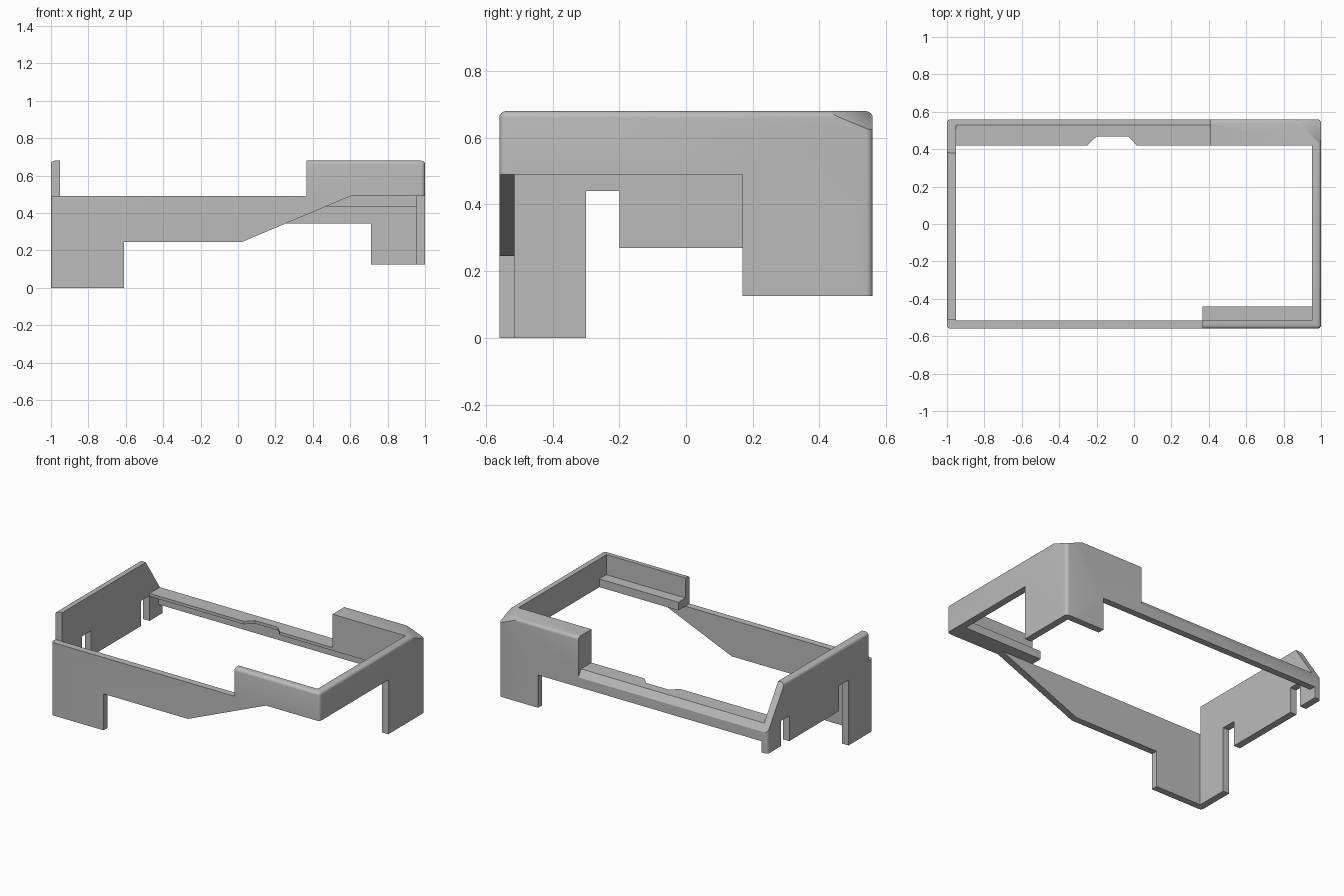
import bpy, bmesh
from mathutils import Vector

cube = bpy.data.objects.get("Cube")
if cube:
    bpy.data.objects.remove(cube, do_unlink=True)

grey = bpy.data.materials.new("plain grey")
grey.use_nodes = True
colour = (0.5, 0.5, 0.5, 1)
grey.diffuse_color = colour
grey.node_tree.nodes["Principled BSDF"].inputs["Base Color"].default_value = colour


def add_object(name, bm):
    bmesh.ops.recalc_face_normals(bm, faces=bm.faces[:])
    mesh = bpy.data.meshes.new(name)
    bm.to_mesh(mesh)
    bm.free()
    mesh.materials.append(grey)
    obj = bpy.data.objects.new(name, mesh)
    bpy.context.collection.objects.link(obj)
    return obj


def prism(name, axis, points, lo, hi):
    """Extrude a 2D outline along an axis; the outline uses the other two axes in order."""
    bm = bmesh.new()

    def ring(level):
        verts = []
        for p in points:
            co = list(p)
            co.insert("xyz".index(axis), level)
            verts.append(bm.verts.new(co))
        return verts

    a, b = ring(lo), ring(hi)
    bm.faces.new(a)
    bm.faces.new(b)
    for i in range(len(a)):
        j = (i + 1) % len(a)
        bm.faces.new((a[i], a[j], b[j], b[i]))
    return add_object(name, bm)


def rect(a0, a1, b0, b1):
    return [(a0, b0), (a1, b0), (a1, b1), (a0, b1)]


W, D, H = 1.0, 0.56, 0.68       # half width, half depth, height
IN_X, IN_Y = 0.953, 0.515       # inner wall faces
LO, HI = -0.1, 0.8              # cutter overshoot

# Outer shell: box with rounded upright and top edges
bm = bmesh.new()
bmesh.ops.create_cube(bm, size=1)
bmesh.ops.scale(bm, vec=(2 * W, 2 * D, H), verts=bm.verts)
bmesh.ops.translate(bm, vec=(0, 0, H / 2), verts=bm.verts)
round_edges = [e for e in bm.edges if max(v.co.z for v in e.verts) > H / 2]
bmesh.ops.bevel(bm, geom=round_edges, offset=0.02, segments=4, profile=0.5, affect='EDGES')

# Sloping facet on the rear corner
p = [Vector(c) for c in ((W, 0.415, H), (W, D, 0.62), (0.85, D, H))]
normal = (p[1] - p[0]).cross(p[2] - p[0])
if normal.z < 0:
    normal.negate()
bmesh.ops.bisect_plane(bm, geom=bm.verts[:] + bm.edges[:] + bm.faces[:],
                       plane_co=p[0], plane_no=normal, clear_outer=True)
bmesh.ops.holes_fill(bm, edges=[e for e in bm.edges if e.is_boundary], sides=0)
frame = add_object("frame", bm)

# Cutters
front_under = [(-0.61, LO), (-0.61, 0.245), (0.02, 0.245), (0.6, 0.49), (1.1, 0.49), (1.1, LO)]
back_under = [(-IN_X, LO), (-IN_X, 0.345), (0.71, 0.345), (0.71, 0.125), (1.1, 0.125), (1.1, LO)]
side_under = [(-0.3, LO), (-0.3, 0.44), (-0.2, 0.44), (-0.2, 0.27), (0.33, 0.27),
              (0.33, 0.44), (0.42, 0.44), (0.42, 0.27), (0.7, 0.27), (0.7, LO)]
tall_side_under = [(-0.7, LO), (-0.7, 0.49), (0.17, 0.49), (0.17, 0.125), (0.7, 0.125), (0.7, LO)]
back_slope = [(0.34, 0.74), (0.6, 0.35), (0.8, 0.35), (0.8, 0.74)]
shelf_notch = [(-0.27, 0.4), (-0.25, 0.42), (-0.2, 0.468), (-0.03, 0.468), (0.015, 0.42), (0.035, 0.4)]
cuts = [
    ("opening", 'z', rect(-IN_X, IN_X, -IN_Y, 0.42), LO, HI),
    ("under_shelf", 'z', rect(-IN_X, IN_X, 0.4, IN_Y), LO, 0.435),
    ("front_top", 'y', rect(-1.1, 0.365, 0.49, HI), -0.7, -0.513),
    ("front_under", 'y', front_under, -0.7, -0.51),
    ("back_under", 'y', back_under, 0.505, 0.7),
    ("side_under", 'x', side_under, -1.1, -0.9),
    ("tall_side_under", 'x', tall_side_under, 0.9, 1.1),
    ("back_slope", 'x', back_slope, -1.1, 0.41),
    ("shelf_top", 'z', rect(-IN_X, 0.41, 0.4, 0.6), 0.455, HI),
    ("shelf_notch", 'z', shelf_notch, 0.4, 0.6),
]
for name, axis, points, lo, hi in cuts:
    cutter = prism(name + "_cutter", axis, points, lo, hi)
    cutter.hide_render = True
    mod = frame.modifiers.new(name, 'BOOLEAN')
    mod.operation = 'DIFFERENCE'
    mod.solver = 'EXACT'
    mod.object = cutter
    bpy.context.view_layer.update()
    result = bpy.data.meshes.new_from_object(
        frame.evaluated_get(bpy.context.evaluated_depsgraph_get()))
    frame.modifiers.clear()
    frame.data = result
    bpy.data.objects.remove(cutter, do_unlink=True)
frame.data.name = "frame"

# Ledge inside the raised front corner
prism("front_ledge", 'z', rect(0.365, IN_X, -IN_Y, -0.44), 0.49, 0.545)

# Smooth the rounded edges only
bpy.ops.object.select_all(action='DESELECT')
frame.select_set(True)
bpy.context.view_layer.objects.active = frame
bpy.ops.object.shade_smooth_by_angle(angle=0.5)
